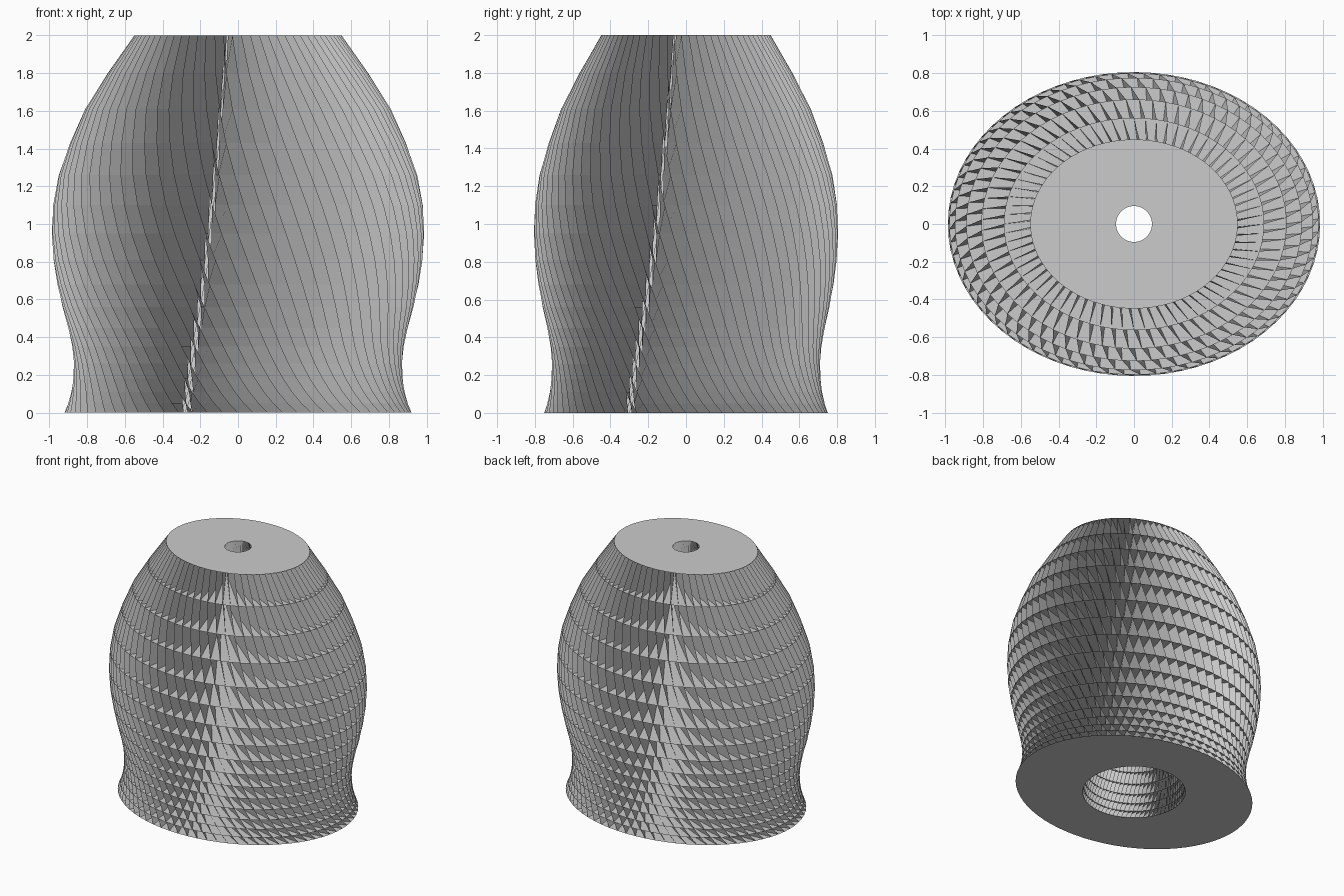
import bpy, bmesh, math

cube = bpy.data.objects.get("Cube")
if cube:
    bpy.data.objects.remove(cube, do_unlink=True)

FINS = 72                      # vertical fins around the body
TWIST = math.radians(-3)       # turn from one level to the next
LEAD = math.radians(-31)       # inner end of a fin is swept round from its outer end
RATIO = 0.816                  # depth of the oval against its width
WIDTHS = [0.92, 0.90, 0.883, 0.873, 0.87, 0.878, 0.90, 0.93, 0.957,
          0.978, 0.987, 0.98, 0.95, 0.89, 0.81, 0.69, 0.55]

# Levels get further apart towards the top
heights = [0.0]
for i in range(len(WIDTHS) - 1):
    heights.append(heights[-1] + 0.05 + 0.01 * i)

grey = bpy.data.materials.new("light_grey")
grey.use_nodes = True
colour = (0.6, 0.6, 0.6, 1)
grey.diffuse_color = colour
grey.node_tree.nodes["Principled BSDF"].inputs["Base Color"].default_value = colour


def rings(bm, level):
    """Outer oval and inner round ring of vertices at one level."""
    z, w = heights[level], WIDTHS[level]
    hole = 0.37 - 0.1375 * z
    outer, inner = [], []
    for j in range(FINS):
        a = math.tau * j / FINS + TWIST * level
        outer.append(bm.verts.new((w * math.cos(a), w * RATIO * math.sin(a), z)))
        b = a + LEAD
        inner.append(bm.verts.new((hole * math.cos(b), hole * math.sin(b), z)))
    return outer, inner


def finish(bm, name):
    mesh = bpy.data.meshes.new(name)
    bm.to_mesh(mesh)
    bm.free()
    mesh.materials.append(grey)
    bpy.context.collection.objects.link(bpy.data.objects.new(name, mesh))


# Flat oval shelves with a round hole, one at each level
bm = bmesh.new()
for level in range(len(WIDTHS)):
    outer, inner = rings(bm, level)
    for j in range(FINS):
        n = (j + 1) % FINS
        face = bm.faces.new((outer[j], outer[n], inner[n], inner[j]))
        face.normal_update()
        if (face.normal.z > 0) != (level > 0):
            face.normal_flip()
finish(bm, "shelves")

# Swept fins running from the hole to the rim, twisting upwards
bm = bmesh.new()
levels = [rings(bm, i) for i in range(len(WIDTHS))]
for (o0, i0), (o1, i1) in zip(levels, levels[1:]):
    for j in range(FINS):
        bm.faces.new((i0[j], o0[j], o1[j], i1[j]))
finish(bm, "fins")
